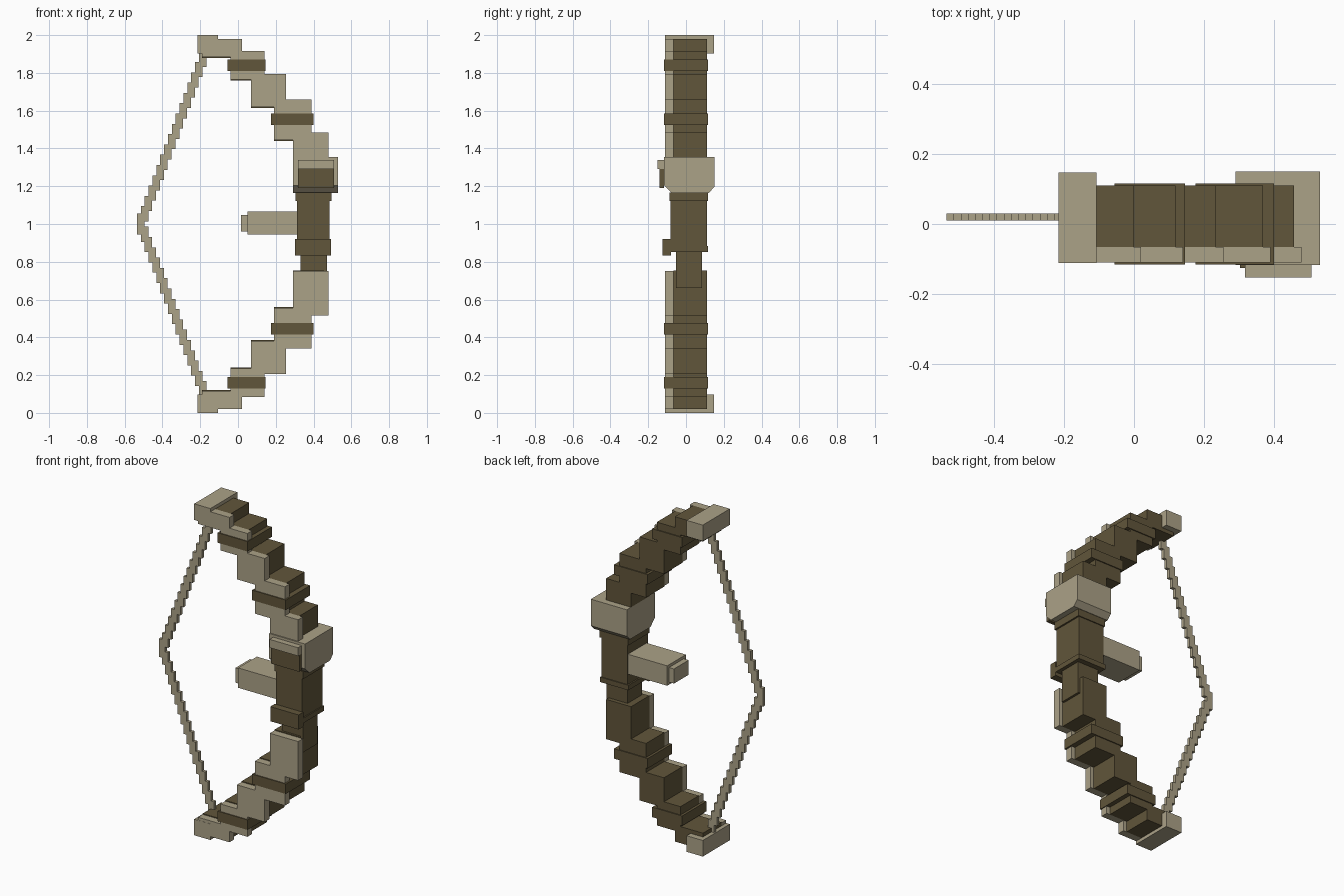
import bpy

cube = bpy.data.objects.get("Cube")
if cube:
    bpy.data.objects.remove(cube, do_unlink=True)


def material(name, colour):
    m = bpy.data.materials.new(name)
    m.use_nodes = True
    m.diffuse_color = (*colour, 1)
    m.node_tree.nodes["Principled BSDF"].inputs["Base Color"].default_value = (*colour, 1)
    return m


TAN = material("pale_tan", (0.41, 0.36, 0.245))
BROWN = material("dark_brown", (0.12, 0.092, 0.043))


def prism(name, profile, x, mat):
    """Extrude a (y, z) outline along the x range."""
    n = len(profile)
    verts = [(px, y, z) for px in x for y, z in profile]
    faces = [tuple(range(n))[::-1], tuple(range(n, 2 * n))]
    faces += [(i, (i + 1) % n, n + (i + 1) % n, n + i) for i in range(n)]
    mesh = bpy.data.meshes.new(name)
    mesh.from_pydata(verts, [], faces)
    mesh.materials.append(mat)
    obj = bpy.data.objects.new(name, mesh)
    bpy.context.collection.objects.link(obj)
    return obj


def box(name, x, y, z, mat):
    (y0, y1), (z0, z1) = y, sorted(z)
    return prism(name, [(y0, z0), (y1, z0), (y1, z1), (y0, z1)], x, mat)


# Stepped limb segments: x range, z range of the upper limb
STEPS = [
    ((-0.19, 0.02), (1.885, 1.98)),
    ((-0.04, 0.14), (1.765, 1.915)),
    ((0.07, 0.255), (1.62, 1.795)),
    ((0.19, 0.39), (1.445, 1.66)),
    ((0.29, 0.478), (1.25, 1.485)),
]
BANDS = [((-0.055, 0.145), (1.81, 1.87)), ((0.175, 0.40), (1.525, 1.585))]

for side, flip in (("upper", False), ("lower", True)):
    def span(z):
        return tuple(2 - v for v in z) if flip else z

    # Limb: pale front plates over a dark core
    for i, (x, z) in enumerate(STEPS, 1):
        box(f"{side}_limb_plate_{i}", x, (-0.11, -0.065), span(z), TAN)
        box(f"{side}_limb_core_{i}", (x[0], x[1] - 0.022), (-0.065, 0.11),
            span((z[0] - 0.005, z[1])), BROWN)
    # Wrapped bands
    for i, (x, z) in enumerate(BANDS, 1):
        box(f"{side}_limb_band_{i}", x, (-0.116, 0.116), span(z), BROWN)
    # Limb tip
    box(f"{side}_limb_tip", (-0.215, -0.107), (-0.111, 0.147), span((1.903, 2.0)), TAN)
    # Stepped string
    for i in range(1, 17):
        x, z = -0.515 + 0.0205 * i, 1 + 0.0545 * i
        box(f"{side}_string_{i}", (x - 0.02, x + 0.02), (0.01, 0.03),
            span((z - 0.04, z + 0.04)), TAN)

box("string_centre", (-0.535, -0.495), (0.01, 0.03), (0.945, 1.055), TAN)

# Sight block with chamfered lower edges, and its front plates
prism("sight_block", [(-0.075, 1.165), (0.12, 1.165), (0.15, 1.195), (0.15, 1.355),
                      (-0.117, 1.355), (-0.117, 1.205)], (0.29, 0.53), TAN)
box("sight_plate", (0.317, 0.507), (-0.14, -0.117), (1.19, 1.29), BROWN)
box("sight_ledge", (0.317, 0.507), (-0.152, -0.117), (1.29, 1.34), TAN)

# Grip with collars and the post below it
box("grip", (0.312, 0.485), (-0.082, 0.111), (0.87, 1.13), BROWN)
box("grip_collar", (0.305, 0.495), (-0.088, 0.117), (1.122, 1.168), BROWN)
box("grip_base", (0.303, 0.492), (-0.088, 0.117), (0.853, 0.883), BROWN)
box("grip_base_front", (0.303, 0.492), (-0.125, -0.08), (0.832, 0.92), BROWN)
box("lower_post", (0.33, 0.47), (-0.053, 0.085), (0.66, 0.87), BROWN)

# Rest reaching towards the string
box("rest", (0.05, 0.315), (-0.07, 0.108), (0.945, 1.065), TAN)
box("rest_tip", (0.017, 0.05), (-0.05, 0.09), (0.96, 1.048), TAN)
